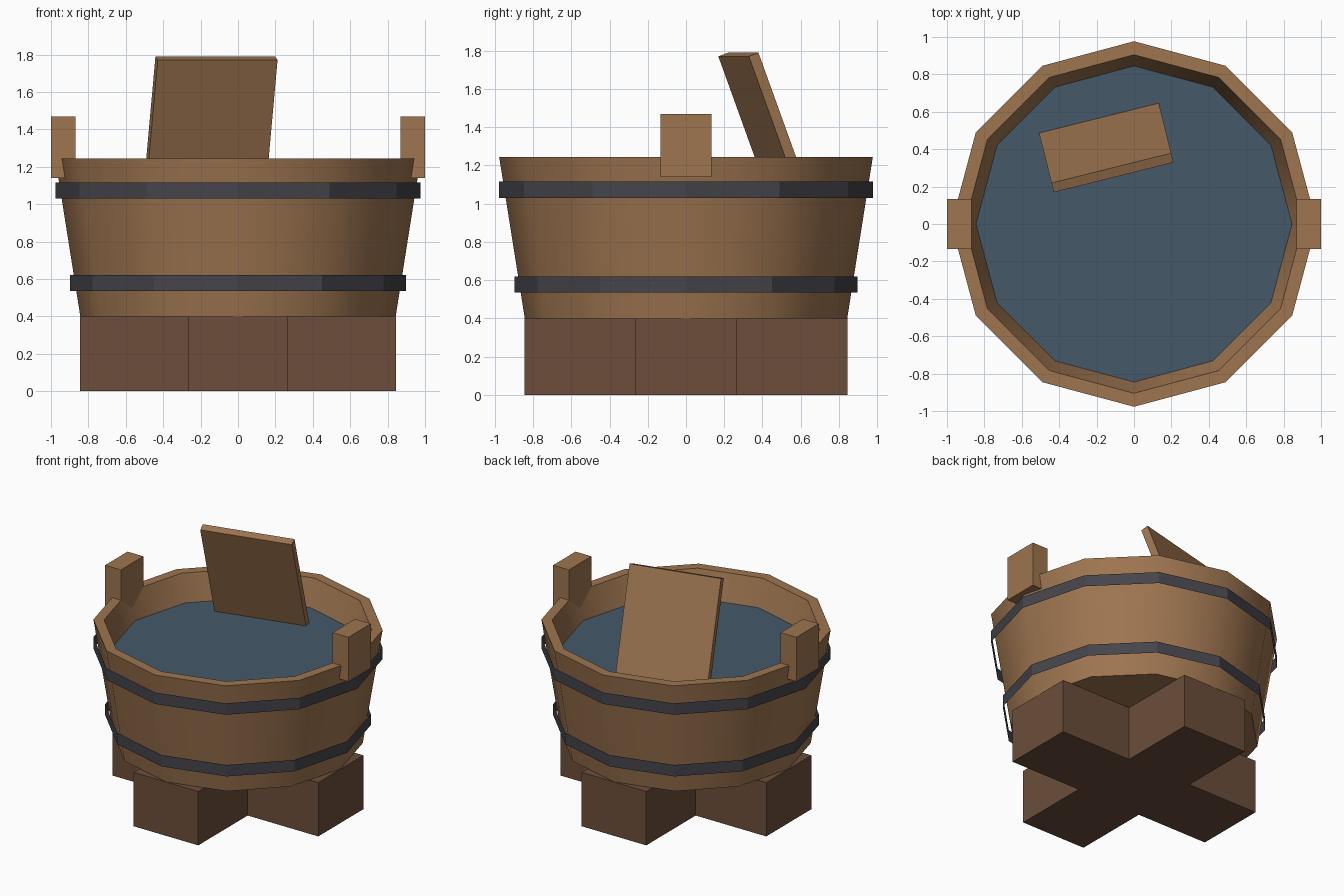
import bpy, bmesh, math
from mathutils import Matrix, Vector

if "Cube" in bpy.data.objects:
    bpy.data.objects.remove(bpy.data.objects["Cube"])

SIDES = 12


def material(name, rgb):
    m = bpy.data.materials.new(name)
    m.diffuse_color = (*rgb, 1.0)
    m.use_nodes = True
    m.node_tree.nodes["Principled BSDF"].inputs["Base Color"].default_value = m.diffuse_color
    return m


WOOD = material("warm wood", (0.342, 0.178, 0.080))
DARK_WOOD = material("dark wood", (0.150, 0.076, 0.042))
IRON = material("dark iron", (0.058, 0.058, 0.070))
WATER = material("water blue", (0.058, 0.098, 0.138))


def finish(name, bm, mat, smooth=False):
    bmesh.ops.recalc_face_normals(bm, faces=bm.faces)
    mesh = bpy.data.meshes.new(name)
    bm.to_mesh(mesh)
    bm.free()
    mesh.materials.append(mat)
    obj = bpy.data.objects.new(name, mesh)
    bpy.context.collection.objects.link(obj)
    if smooth:
        bpy.context.view_layer.objects.active = obj
        obj.select_set(True)
        bpy.ops.object.shade_smooth_by_angle(angle=math.radians(40))
        obj.select_set(False)
    return obj


def lathe(name, profile, mat, cap_ends=False, smooth=False):
    """Sweep (radius, z) points around z with twelve sides."""
    bm = bmesh.new()
    rings = []
    for r, z in profile:
        angles = [math.tau * i / SIDES for i in range(SIDES)]
        rings.append([bm.verts.new((r * math.cos(a), r * math.sin(a), z)) for a in angles])
    for low, high in zip(rings, rings[1:]):
        for i in range(SIDES):
            j = (i + 1) % SIDES
            bm.faces.new((low[i], low[j], high[j], high[i]))
    if cap_ends:
        bm.faces.new(rings[0])
        if len(rings) > 1:
            bm.faces.new(rings[-1])
    return finish(name, bm, mat, smooth)


def box(name, size, matrix, mat):
    bm = bmesh.new()
    bmesh.ops.create_cube(bm, size=1.0, matrix=matrix @ Matrix.Diagonal((*size, 1.0)))
    return finish(name, bm, mat)


# Cross-shaped base, extruded from its outline
A, B, BASE_H = 0.845, 0.265, 0.40
bm = bmesh.new()
outline = []
for k in range(4):
    turn = Matrix.Rotation(k * math.pi / 2, 3, 'Z')
    outline += [bm.verts.new(turn @ Vector(p)) for p in ((B, -B, 0), (A, -B, 0), (A, B, 0))]
base = bm.faces.new(outline)
top = bmesh.ops.extrude_face_region(bm, geom=[base], use_keep_orig=True)
bmesh.ops.translate(bm, vec=(0, 0, BASE_H),
                    verts=[v for v in top["geom"] if isinstance(v, bmesh.types.BMVert)])
finish("cross_base", bm, DARK_WOOD)

# Tapered tub: outer wall, rim, inner wall and floor
lathe("tub", [(0.843, 0.40), (0.977, 1.245), (0.905, 1.245), (0.845, 1.05), (0.79, 0.87)],
      WOOD, cap_ends=True, smooth=True)

# Water surface
lathe("water", [(0.845, 1.05)], WATER, cap_ends=True)

# Thin upright hoops standing slightly off the wall
for name, radius, z0, z1 in (("upper_hoop", 0.977, 1.03, 1.115),
                             ("lower_hoop", 0.897, 0.535, 0.62)):
    lathe(name, [(radius, z0), (radius, z1)], IRON)

# Block handles on both sides
for name, side in (("left_handle", -1), ("right_handle", 1)):
    box(name, (0.13, 0.265, 0.33), Matrix.Translation((side * 0.935, 0, 1.305)), WOOD)

# Leaning washboard standing in the water
LENGTH = 0.95
tilt = Matrix.Rotation(math.radians(14), 4, 'Z') @ Matrix.Rotation(math.radians(20.4), 4, 'X')
place = Matrix.Translation((-0.115, 0.274, 1.78)) @ tilt @ Matrix.Translation((0, 0, -LENGTH / 2))
box("washboard", (0.66, 0.055, LENGTH), place, WOOD)
